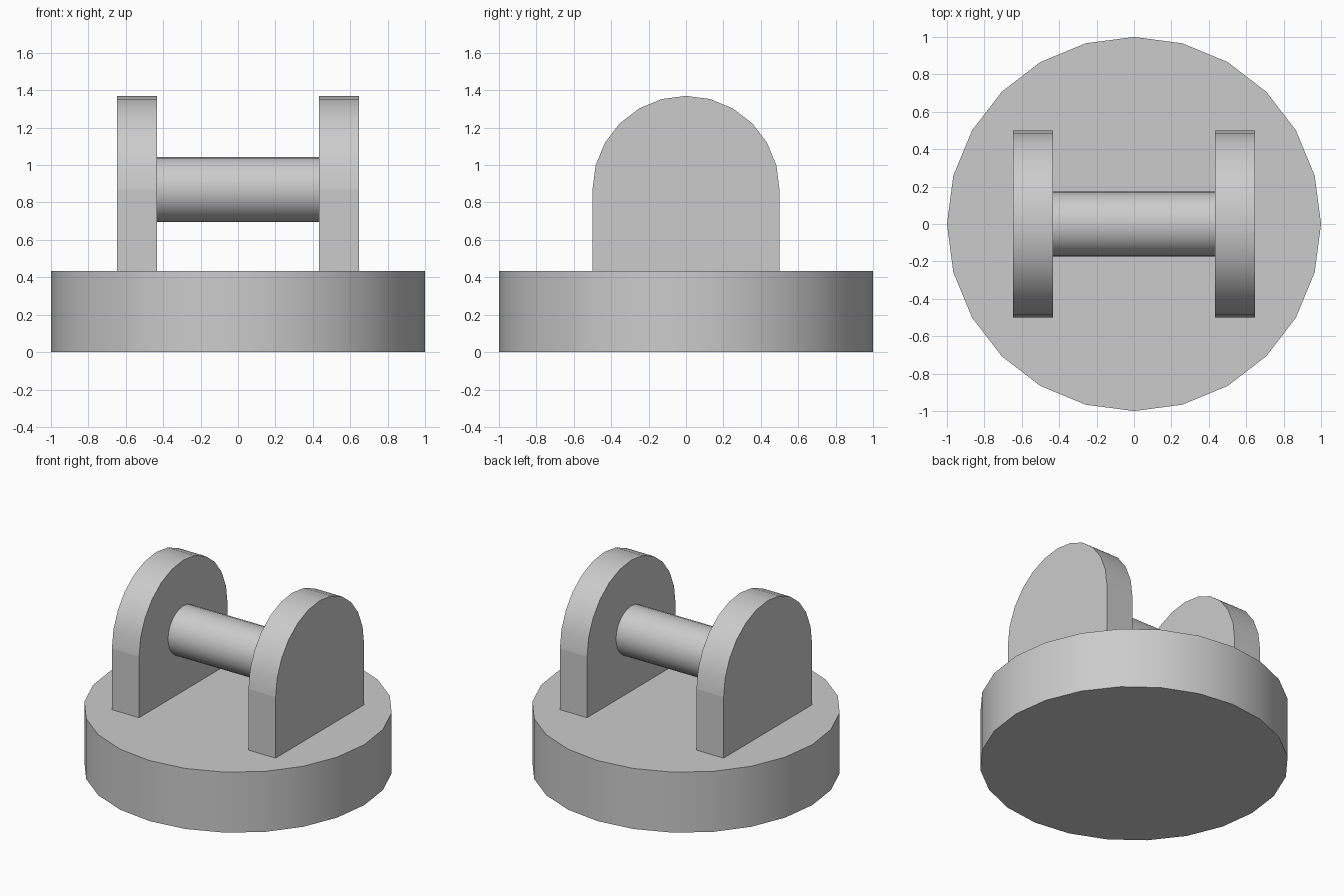
import bpy
import bmesh
from math import sin, cos, pi, radians

cube = bpy.data.objects.get("Cube")
if cube:
    bpy.data.objects.remove(cube, do_unlink=True)

BASE_TOP = 0.433
AXIS_Z = 0.87
PLATE_INNER, PLATE_OUTER = 0.433, 0.648

grey = bpy.data.materials.new("plain grey")
grey.use_nodes = True
grey.diffuse_color = (0.6, 0.6, 0.6, 1)
grey.node_tree.nodes["Principled BSDF"].inputs["Base Color"].default_value = (0.6, 0.6, 0.6, 1)


def arc(radius, start, end, steps):
    """Evenly spaced points of an arc, both ends included."""
    angles = [start + (end - start) * i / steps for i in range(steps + 1)]
    return [(radius * cos(a), radius * sin(a)) for a in angles]


def extrude(name, points, offset, crease_z=None):
    """Extrude a closed outline of 3D points, smooth round the curved rim."""
    bm = bmesh.new()
    face = bm.faces.new([bm.verts.new(p) for p in points])
    new = bmesh.ops.extrude_face_region(bm, geom=[face])["geom"]
    bmesh.ops.translate(bm, vec=offset, verts=[v for v in new if isinstance(v, bmesh.types.BMVert)])
    bmesh.ops.recalc_face_normals(bm, faces=bm.faces)
    for f in bm.faces:
        f.smooth = True
    for e in bm.edges:
        at_crease = crease_z is not None and all(abs(v.co.z - crease_z) < 1e-4 for v in e.verts)
        e.smooth = e.calc_face_angle() < radians(30) and not at_crease
    mesh = bpy.data.meshes.new(name)
    bm.to_mesh(mesh)
    bm.free()
    mesh.materials.append(grey)
    obj = bpy.data.objects.new(name, mesh)
    bpy.context.collection.objects.link(obj)


# Round base
circle = arc(1, 0, 2 * pi, 24)[:-1]
extrude("base", [(x, y, 0) for x, y in circle], (0, 0, BASE_TOP))

# Two upright plates with rounded tops
outline = [(0.5, BASE_TOP - AXIS_Z)] + arc(0.5, 0, pi, 12) + [(-0.5, BASE_TOP - AXIS_Z)]
for side, name in ((1, "left_plate"), (-1, "right_plate")):
    extrude(name, [(side * PLATE_INNER, y, AXIS_Z + z) for y, z in outline],
            (side * (PLATE_OUTER - PLATE_INNER), 0, 0), AXIS_Z)

# Crossbar between the plates
bar = arc(0.173, 0, 2 * pi, 24)[:-1]
extrude("crossbar", [(-PLATE_INNER, y, AXIS_Z + z) for y, z in bar], (2 * PLATE_INNER, 0, 0))
